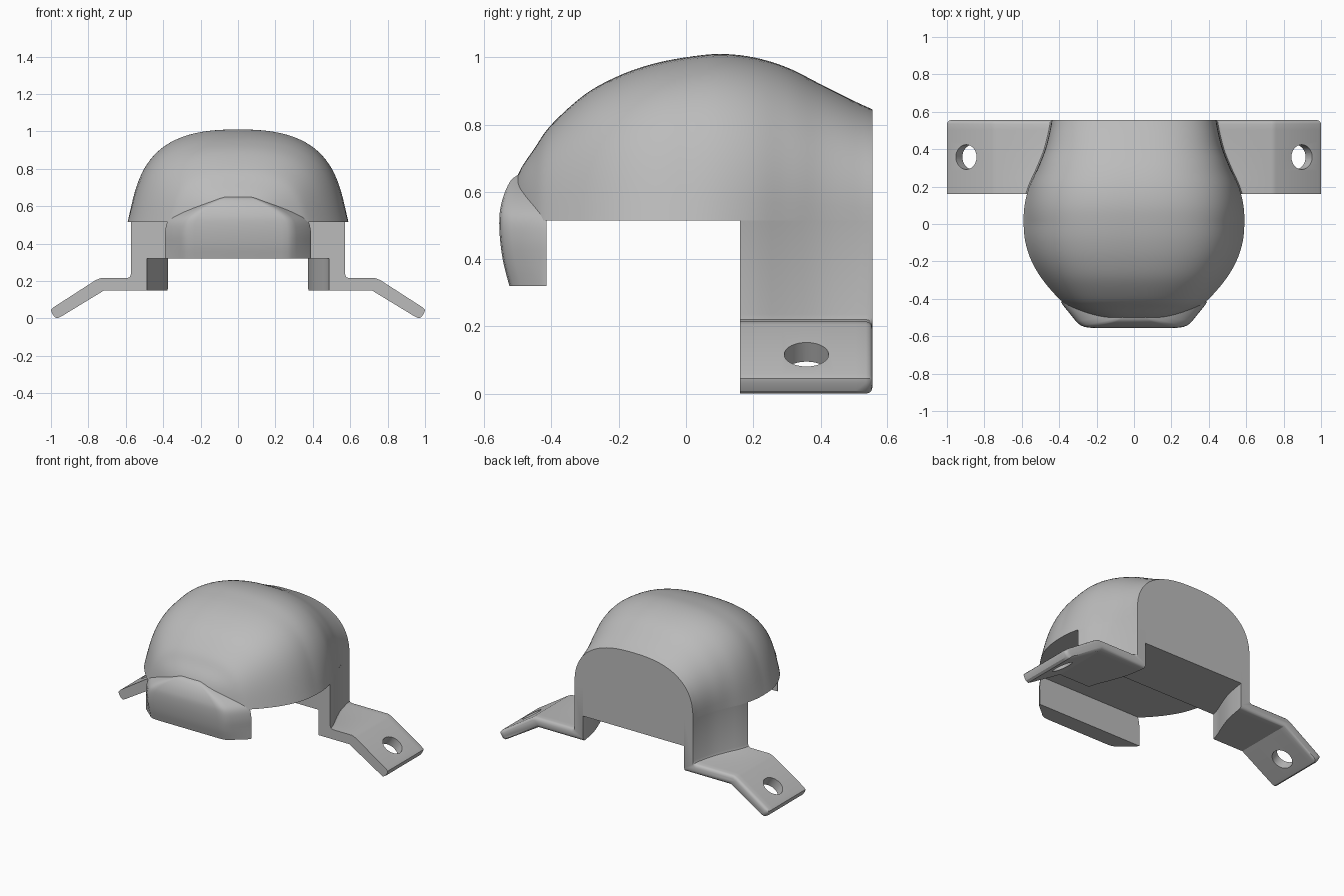
import bpy, bmesh, math
from mathutils import Vector, Matrix

old = bpy.data.objects.get("Cube")
if old:
    bpy.data.objects.remove(old)

grey = bpy.data.materials.new("plain_grey")
grey.use_nodes = True
grey.diffuse_color = (0.5, 0.5, 0.5, 1)
grey.node_tree.nodes["Principled BSDF"].inputs["Base Color"].default_value = (0.5, 0.5, 0.5, 1)

BASE, BLOCK, BACK, LEG_FRONT = 0.515, 0.32, 0.555, 0.16


def finish(obj, angle=30):
    bpy.ops.object.select_all(action='DESELECT')
    obj.select_set(True)
    bpy.context.view_layer.objects.active = obj
    bpy.ops.object.shade_smooth_by_angle(angle=math.radians(angle))


def loft(name, rings):
    """Skin a list of closed rings and cap both ends."""
    bm = bmesh.new()
    loops = [[bm.verts.new(p) for p in ring] for ring in rings]
    n = len(loops[0])
    for a, b in zip(loops, loops[1:]):
        for i in range(n):
            j = (i + 1) % n
            bm.faces.new((a[i], a[j], b[j], b[i]))
    bm.faces.new(loops[0][::-1])
    bm.faces.new(loops[-1])
    bmesh.ops.recalc_face_normals(bm, faces=bm.faces)
    mesh = bpy.data.meshes.new(name)
    bm.to_mesh(mesh)
    bm.free()
    mesh.materials.append(grey)
    obj = bpy.data.objects.new(name, mesh)
    bpy.context.collection.objects.link(obj)
    return obj


def spline(points, steps):
    """Smooth curve through the points."""
    pts = [Vector(p) for p in points]
    pts = [2 * pts[0] - pts[1]] + pts + [2 * pts[-1] - pts[-2]]
    out = []
    for a, b, c, d in zip(pts, pts[1:], pts[2:], pts[3:]):
        for s in range(steps):
            t = s / steps
            out.append(0.5 * (2 * b + (c - a) * t + (2 * a - 5 * b + 4 * c - d) * t * t
                              + (3 * b - a - 3 * c + d) * t ** 3))
    return out + [pts[-2]]


# Dome stations: y, half width, crown height
dome_line = spline([
    (-0.535, 0.03, 0.53), (-0.5, 0.2, 0.65), (-0.45, 0.33, 0.73), (-0.4, 0.4, 0.8),
    (-0.3, 0.487, 0.89), (-0.2, 0.547, 0.945), (-0.1, 0.58, 0.98), (0, 0.59, 1.0),
    (0.1, 0.585, 1.01), (0.2, 0.56, 1.0), (0.3, 0.515, 0.97), (0.4, 0.475, 0.92),
    (0.5, 0.45, 0.87), (BACK, 0.44, 0.845)], 5)


def half_width(y):
    for a, b in zip(dome_line, dome_line[1:]):
        if a.x <= y <= b.x:
            return a.y + (b.y - a.y) * (y - a.x) / (b.x - a.x)
    return dome_line[-1].y


def inner_width(y):
    return half_width(y) - 0.085 + 0.02 * (y - LEG_FRONT) / (BACK - LEG_FRONT)


# Rounded dome
def dome_ring(y, w, crown, segments=48):
    ring = []
    taper = 0.22 * min(1, max(0, (0.35 - y) / 0.35))
    for i in range(segments + 1):
        a = math.pi * i / segments
        c, s = math.cos(a), max(0, math.sin(a))
        f = s ** 0.8
        x = math.copysign(abs(c) ** 0.8, c) * w * (1 - taper * f * (1 - f))
        ring.append((x, y, BASE + (crown - BASE) * f))
    return ring


finish(loft("dome", [dome_ring(*p) for p in dome_line]))

# Solid block under the back of the dome
leg_ys = [LEG_FRONT + 0.375 * i / 12 for i in range(13)]
rings = []
for y in leg_ys + [BACK]:
    w = inner_width(y)
    rings.append([(-w, y, BLOCK), (w, y, BLOCK), (w, y, BASE), (-w, y, BASE)])
finish(loft("rear_block", rings))


# Side legs with bent feet; e pulls the back edge of the foot in to round it
def leg_ring(side, y, e):
    w, v = half_width(y), inner_width(y)
    section = [(v, 0.15 + e), (0.715, 0.15 + e), (0.945 - e, 0.01 + e),
               (0.965 - e, e), (0.982 - e, 0.008 + e), (0.997 - e, 0.032),
               (1.0 - e, 0.045), (0.985 - e, 0.06 - e / 2), (0.76, 0.205 - e), (0.735, 0.215 - e),
               (w + 0.02, 0.215 - e), (w + 0.006, 0.221 - e), (w, 0.236 - e),
               (w, BASE), (v, BASE)]
    return [(side * x, y, z) for x, z in section]


for side, label in ((1, "left"), (-1, "right")):
    rings = [leg_ring(side, y, 0) for y in leg_ys]
    rings += [leg_ring(side, y, e) for y, e in ((0.545, 0.003), (0.551, 0.009), (BACK, 0.02))]
    leg = loft(label + "_leg", rings)

    # Screw hole square to the sloping foot
    bm = bmesh.new()
    tilt = Matrix.Rotation(side * math.radians(32.9), 4, 'Y')
    bmesh.ops.create_cone(bm, cap_ends=True, segments=40, radius1=0.066, radius2=0.066, depth=0.2,
                          matrix=Matrix.Translation((side * 0.88, 0.358, 0.09)) @ tilt)
    mesh = bpy.data.meshes.new("hole_cutter")
    bm.to_mesh(mesh)
    bm.free()
    mesh.materials.append(grey)
    cutter = bpy.data.objects.new("hole_cutter", mesh)
    bpy.context.collection.objects.link(cutter)
    cutter.hide_render = True
    cut = leg.modifiers.new("hole", 'BOOLEAN')
    cut.operation, cut.solver, cut.object = 'DIFFERENCE', 'EXACT', cutter
    bpy.context.view_layer.objects.active = leg
    bpy.ops.object.modifier_apply(modifier="hole")
    bpy.data.objects.remove(cutter)
    finish(leg)

# Front lip: height, half width, front y
rings = []
for z, w, f in spline([(BLOCK, 0.39, -0.525), (0.39, 0.39, -0.543), (0.46, 0.39, -0.553),
                       (0.52, 0.375, -0.555), (0.56, 0.33, -0.55), (0.6, 0.25, -0.538),
                       (0.635, 0.15, -0.52), (0.65, 0.1, -0.5)], 4):
    half = [(w, -0.415), (w * 0.97, -0.435), (w * 0.8, f + 0.035),
            (w * 0.74, f + 0.013), (w * 0.68, f + 0.004), (w * 0.6, f)]
    rings.append([(x, y, z) for x, y in half] + [(-x, y, z) for x, y in reversed(half)])
finish(loft("front_lip", rings), 35)
